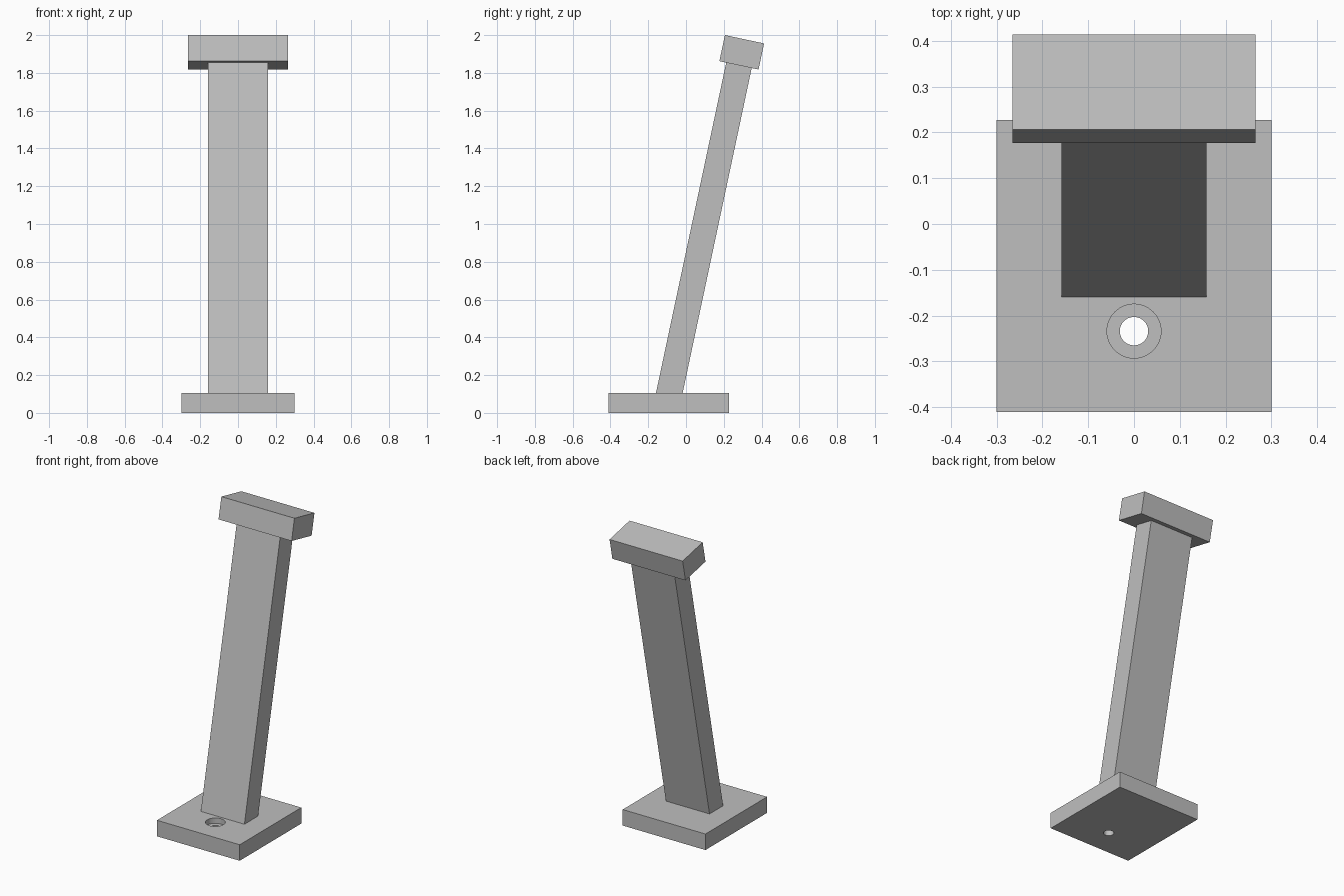
import bpy
import bmesh
from math import radians, tan
from mathutils import Matrix, Vector

default = bpy.data.objects.get("Cube")
if default:
    bpy.data.objects.remove(default, do_unlink=True)

# Plain grey finish
GREY = (0.52, 0.52, 0.52, 1)
grey = bpy.data.materials.new("plain grey")
grey.use_nodes = True
grey.diffuse_color = GREY
grey.node_tree.nodes["Principled BSDF"].inputs["Base Color"].default_value = GREY


def add_object(name, bm):
    bmesh.ops.recalc_face_normals(bm, faces=bm.faces[:])
    mesh = bpy.data.meshes.new(name)
    bm.to_mesh(mesh)
    bm.free()
    mesh.materials.append(grey)
    obj = bpy.data.objects.new(name, mesh)
    bpy.context.collection.objects.link(obj)
    return obj


def box(name, size, center, tilt=0):
    bm = bmesh.new()
    matrix = (Matrix.Translation(center) @ Matrix.Rotation(-tilt, 4, "X")
              @ Matrix.Diagonal((*size, 1)))
    bmesh.ops.create_cube(bm, size=1, matrix=matrix)
    return add_object(name, bm)


def cut_hole(target, name, radius, bottom, top):
    bm = bmesh.new()
    center = (0, HOLE_Y, (bottom + top) / 2)
    bmesh.ops.create_cone(bm, cap_ends=True, segments=48, radius1=radius,
                          radius2=radius, depth=top - bottom,
                          matrix=Matrix.Translation(center))
    cutter = add_object(name, bm)
    cutter.hide_render = True
    cutter.hide_viewport = True
    cutter.display_type = "WIRE"
    mod = target.modifiers.new(name, "BOOLEAN")
    mod.operation = "DIFFERENCE"
    mod.solver = "EXACT"
    mod.object = cutter


TILT = radians(12)
BASE_TOP = 0.105
HOLE_Y = -0.234

# Base plate with a counterbored screw hole
base = box("base_plate", (0.6, 0.638, BASE_TOP), (0, -0.092, BASE_TOP / 2))
cut_hole(base, "screw_hole_cutter", 0.031, -0.1, 0.2)
cut_hole(base, "counterbore_cutter", 0.059, 0.07, 0.2)

bpy.context.view_layer.objects.active = base
base.select_set(True)
bpy.ops.object.shade_smooth_by_angle(angle=radians(30))

# Leaning post, sheared at its foot so it sits flat on the plate
bm = bmesh.new()
bmesh.ops.create_cube(bm, size=1)
lean = Matrix.Rotation(-TILT, 3, "X")
head_center = Vector((0, 0.295, 1.909))
head_bottom = head_center + lean @ Vector((0, 0, -0.07))
for v in bm.verts:
    is_top = v.co.z > 0
    p = head_bottom + lean @ Vector((v.co.x * 0.316, v.co.y * 0.138, 0))
    if not is_top:
        p.y -= (p.z - BASE_TOP) * tan(TILT)
        p.z = BASE_TOP
    v.co = p
add_object("leaning_post", bm)

# Head block across the top of the post
box("head_block", (0.53, 0.212, 0.141), head_center, TILT)
